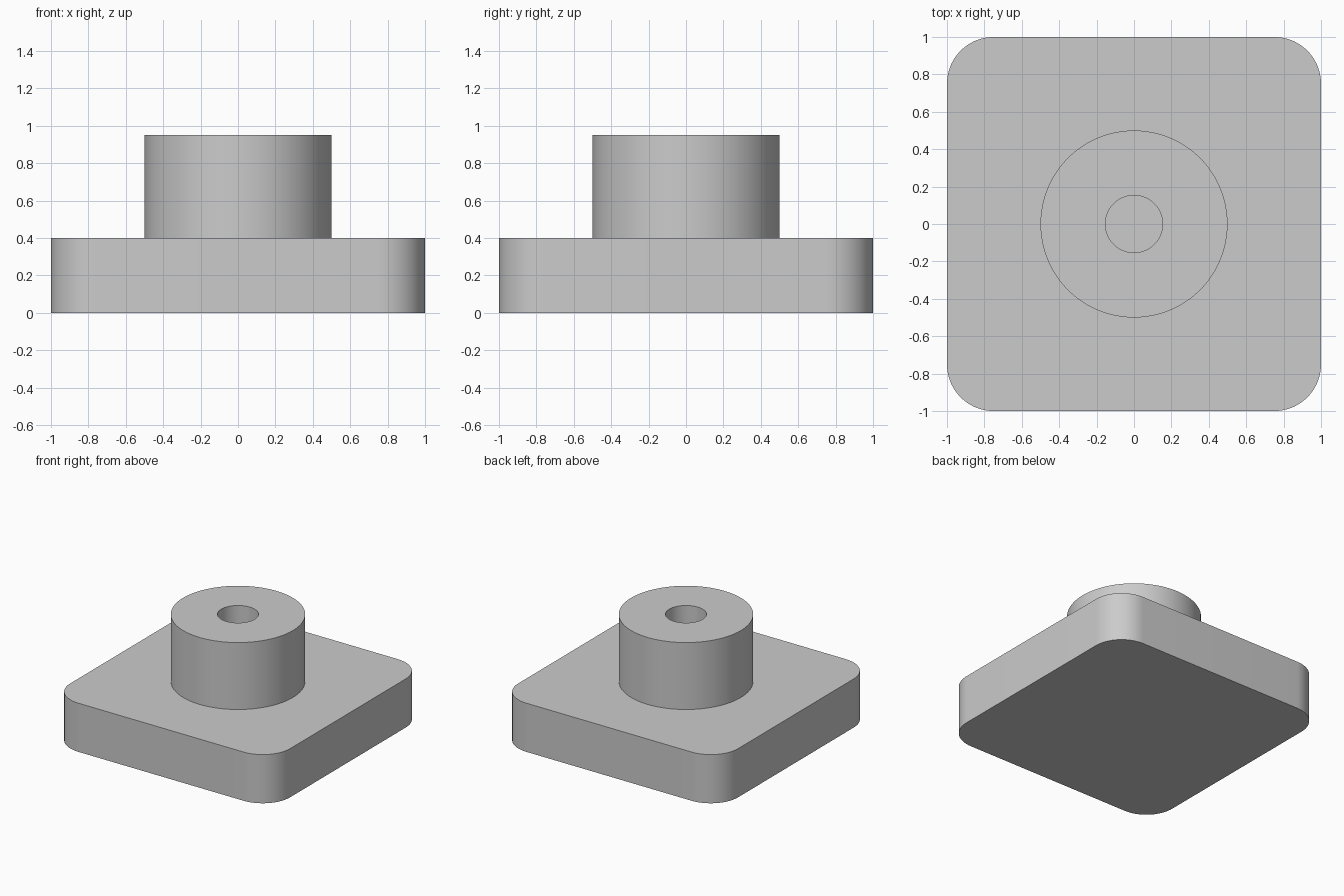
import bpy, bmesh, math

cube = bpy.data.objects.get("Cube")
if cube:
    bpy.data.objects.remove(cube, do_unlink=True)

# Single grey finish
GREY = (0.6, 0.6, 0.6, 1.0)
grey = bpy.data.materials.new("plain grey")
grey.use_nodes = True
grey.diffuse_color = GREY
grey.node_tree.nodes["Principled BSDF"].inputs["Base Color"].default_value = GREY

BASE_TOP, BOSS_TOP = 0.4, 0.95
HALF, CORNER = 1.0, 0.25
BOSS_RADIUS, HOLE_RADIUS = 0.5, 0.153
SEGMENTS = 96


def finish(name, bm):
    bmesh.ops.recalc_face_normals(bm, faces=bm.faces)
    mesh = bpy.data.meshes.new(name)
    bm.to_mesh(mesh)
    bm.free()
    mesh.materials.append(grey)
    obj = bpy.data.objects.new(name, mesh)
    bpy.context.collection.objects.link(obj)
    bpy.ops.object.select_all(action="DESELECT")
    obj.select_set(True)
    bpy.context.view_layer.objects.active = obj
    bpy.ops.object.shade_smooth_by_angle(angle=math.radians(30))
    return obj


# Square base plate with rounded upright corners
bm = bmesh.new()
bmesh.ops.create_cube(bm, size=1)
bmesh.ops.scale(bm, vec=(2 * HALF, 2 * HALF, BASE_TOP), verts=bm.verts)
bmesh.ops.translate(bm, vec=(0, 0, BASE_TOP / 2), verts=bm.verts)
uprights = [e for e in bm.edges
            if abs(e.verts[0].co.z - e.verts[1].co.z) > 0.1]
bmesh.ops.bevel(bm, geom=uprights, offset=CORNER, offset_type="OFFSET",
                segments=20, profile=0.5, affect="EDGES")
finish("base_plate", bm)

# Round boss with a blind centre hole, spun from its half section
bm = bmesh.new()
section = [(BOSS_RADIUS, BASE_TOP), (BOSS_RADIUS, BOSS_TOP),
           (HOLE_RADIUS, BOSS_TOP), (HOLE_RADIUS, BASE_TOP)]
verts = [bm.verts.new((r, 0, z)) for r, z in section]
edges = [bm.edges.new(pair) for pair in zip(verts, verts[1:])]
bmesh.ops.spin(bm, geom=verts + edges, cent=(0, 0, 0), axis=(0, 0, 1),
               angle=math.tau, steps=SEGMENTS, use_merge=True)
bmesh.ops.remove_doubles(bm, verts=bm.verts, dist=0.0001)
finish("boss", bm)
